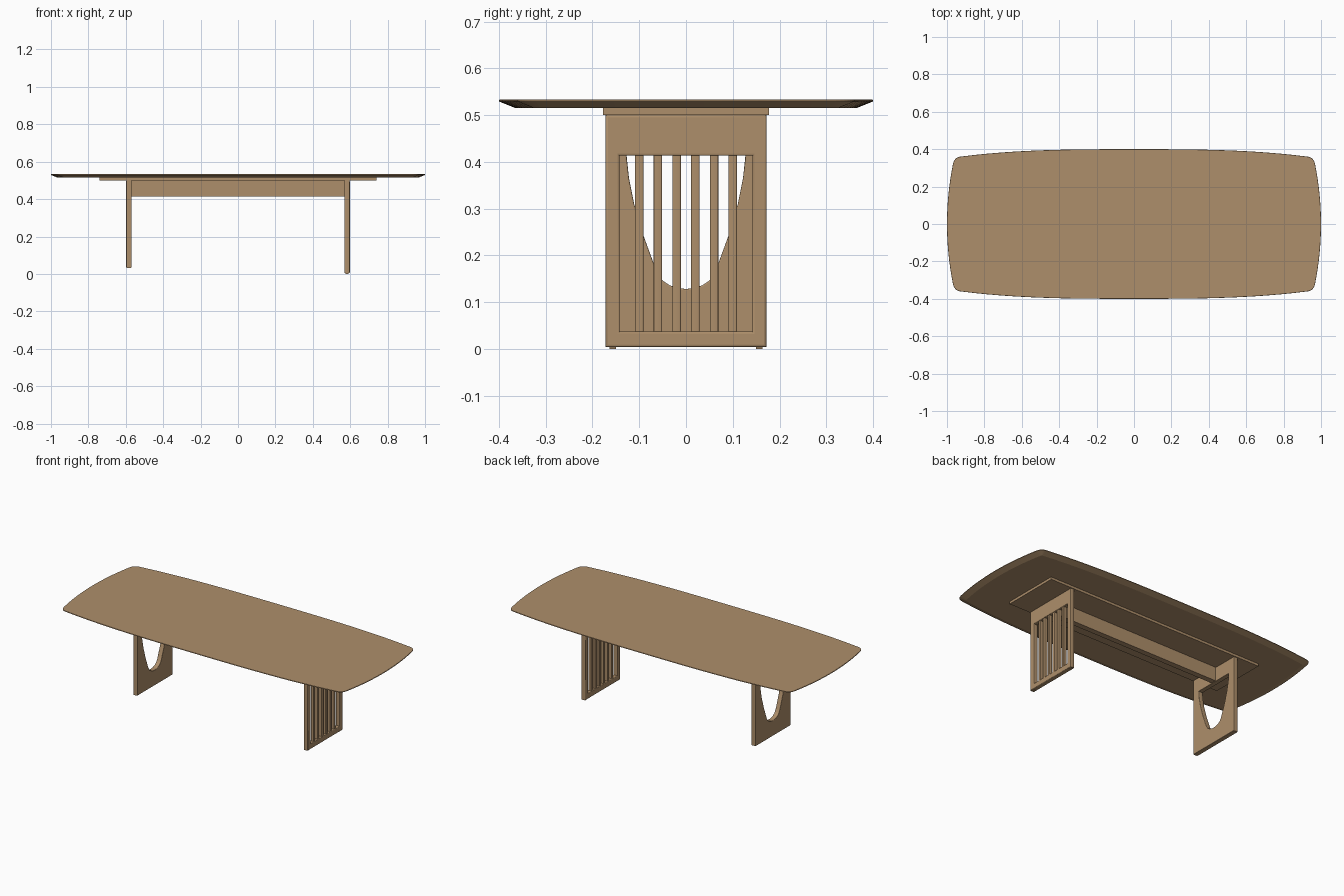
import bpy, bmesh, math
from mathutils import Matrix, Vector

cube = bpy.data.objects.get("Cube")
if cube:
    bpy.data.objects.remove(cube, do_unlink=True)

# One wood colour
wood = bpy.data.materials.new("light brown wood")
wood.use_nodes = True
COL = (0.42, 0.272, 0.145, 1)
wood.diffuse_color = COL
bsdf = wood.node_tree.nodes["Principled BSDF"]
bsdf.inputs["Base Color"].default_value = COL
bsdf.inputs["Roughness"].default_value = 0.6


def add_mesh(name, bm):
    bmesh.ops.recalc_face_normals(bm, faces=bm.faces)
    me = bpy.data.meshes.new(name)
    bm.to_mesh(me)
    bm.free()
    me.materials.append(wood)
    ob = bpy.data.objects.new(name, me)
    bpy.context.collection.objects.link(ob)
    return ob


def box(name, lo, hi, bevel=0, vertical_only=False):
    bm = bmesh.new()
    bmesh.ops.create_cube(bm, size=1)
    for v in bm.verts:
        v.co = [(a + b) / 2 + c * (b - a) for a, b, c in zip(lo, hi, v.co)]
    if bevel:
        edges = [e for e in bm.edges if not vertical_only
                 or abs(e.verts[0].co.z - e.verts[1].co.z) > 1e-4]
        bmesh.ops.bevel(bm, geom=edges, offset=bevel, segments=3,
                        profile=0.5, affect='EDGES')
    return add_mesh(name, bm)


def smooth(ob):
    bpy.ops.object.select_all(action='DESELECT')
    ob.select_set(True)
    bpy.context.view_layer.objects.active = ob
    bpy.ops.object.shade_smooth_by_angle(angle=math.radians(35))


def panel(name, x, loops, half, round_):
    """Upright panel in the YZ plane with a hole and rounded edges."""
    cu = bpy.data.curves.new(name, 'CURVE')
    cu.dimensions, cu.fill_mode = '2D', 'BOTH'
    cu.extrude, cu.bevel_depth = half - round_, round_
    cu.offset, cu.bevel_resolution = -round_, 2
    for pts in loops:
        sp = cu.splines.new('POLY')
        sp.points.add(len(pts) - 1)
        for p, (y, z) in zip(sp.points, pts):
            p.co = (y, z, 0, 1)
        sp.use_cyclic_u = True
    cu.materials.append(wood)
    ob = bpy.data.objects.new(name, cu)
    bpy.context.collection.objects.link(ob)
    ob.matrix_world = Matrix(((0, 0, 1, x), (1, 0, 0, 0), (0, 1, 0, 0), (0, 0, 0, 1)))
    bpy.ops.object.select_all(action='DESELECT')
    ob.select_set(True)
    bpy.context.view_layer.objects.active = ob
    bpy.ops.object.convert(target='MESH')
    smooth(bpy.context.view_layer.objects.active)


def rect(w, z0, z1):
    return [(-w, z0), (w, z0), (w, z1), (-w, z1)]


# Tabletop outline: bowed sides and ends joined by rounded corners
quarter = [(1 - 0.03 * (y / 0.31) ** 2, y) for y in [0.31 * i / 8 for i in range(9)]]
a, c, b = Vector((0.97, 0.31)), Vector((0.963, 0.356)), Vector((0.93, 0.36))
for i in range(1, 8):
    t = i / 8
    quarter.append(tuple(a * (1 - t) ** 2 + c * 2 * t * (1 - t) + b * t * t))
quarter += [(x, 0.4 - 0.04 * (x / 0.93) ** 3)
            for x in [0.93 * (1 - i / 12) for i in range(13)]]
half = quarter + [(-x, y) for x, y in quarter[-2::-1]]
outline = [Vector(p) for p in half + [(x, -y) for x, y in half[-2:0:-1]]]


def inset(pts, d):
    out = []
    for i, p in enumerate(pts):
        t = (pts[(i + 1) % len(pts)] - pts[i - 1]).normalized()
        out.append(p + Vector((-t.y, t.x)) * d)
    return out


# Tabletop: flat top, thin rim, wide chamfer beneath
bm = bmesh.new()
rings = []
for d, z in ((0.035, 0.515), (0, 0.529), (0, 0.532), (0.001, 0.533)):
    rings.append([bm.verts.new((p.x, p.y, z)) for p in inset(outline, d)])
for r, s in zip(rings, rings[1:]):
    for i in range(len(r)):
        j = (i + 1) % len(r)
        bm.faces.new((r[i], r[j], s[j], s[i]))
bm.faces.new(rings[0][::-1])
bm.faces.new(rings[-1])
bmesh.ops.dissolve_degenerate(bm, dist=1e-5, edges=bm.edges)
top = add_mesh("tabletop", bm)
for f in top.data.polygons:
    f.use_smooth = False

# Plate under the top and the central stretcher board
box("under_plate", (-0.74, -0.177, 0.5), (0.74, 0.177, 0.5155))
box("stretcher", (-0.572, -0.017, 0.415), (0.572, 0.017, 0.5))

# Slatted leg with feet
LEG_X, HALF = 0.583, 0.0145
panel("slatted_leg_frame", LEG_X, [rect(0.172, 0.004, 0.5), rect(0.142, 0.037, 0.413)], HALF, 0.005)
for i in range(6):
    y = -0.1 + 0.04 * i
    smooth(box(f"slat_{i + 1}", (LEG_X - 0.01, y - 0.009, 0.034),
               (LEG_X + 0.01, y + 0.009, 0.416), 0.003, True))
for side, name in ((-1, "right_foot"), (1, "left_foot")):
    box(name, (LEG_X - 0.007, side * 0.157 - 0.007, 0), (LEG_X + 0.007, side * 0.157 + 0.007, 0.006))

# Solid leg with a U-shaped opening
arc = [(0.127, 0.413), (0.122, 0.365), (0.111, 0.31), (0.092, 0.245), (0.07, 0.185),
       (0.06, 0.16), (0.05, 0.146), (0.035, 0.136), (0.018, 0.13), (0, 0.128)]
opening = arc + [(-y, z) for y, z in arc[-2::-1]]
panel("arched_leg", -LEG_X, [rect(0.172, 0.033, 0.5), opening], HALF, 0.003)
